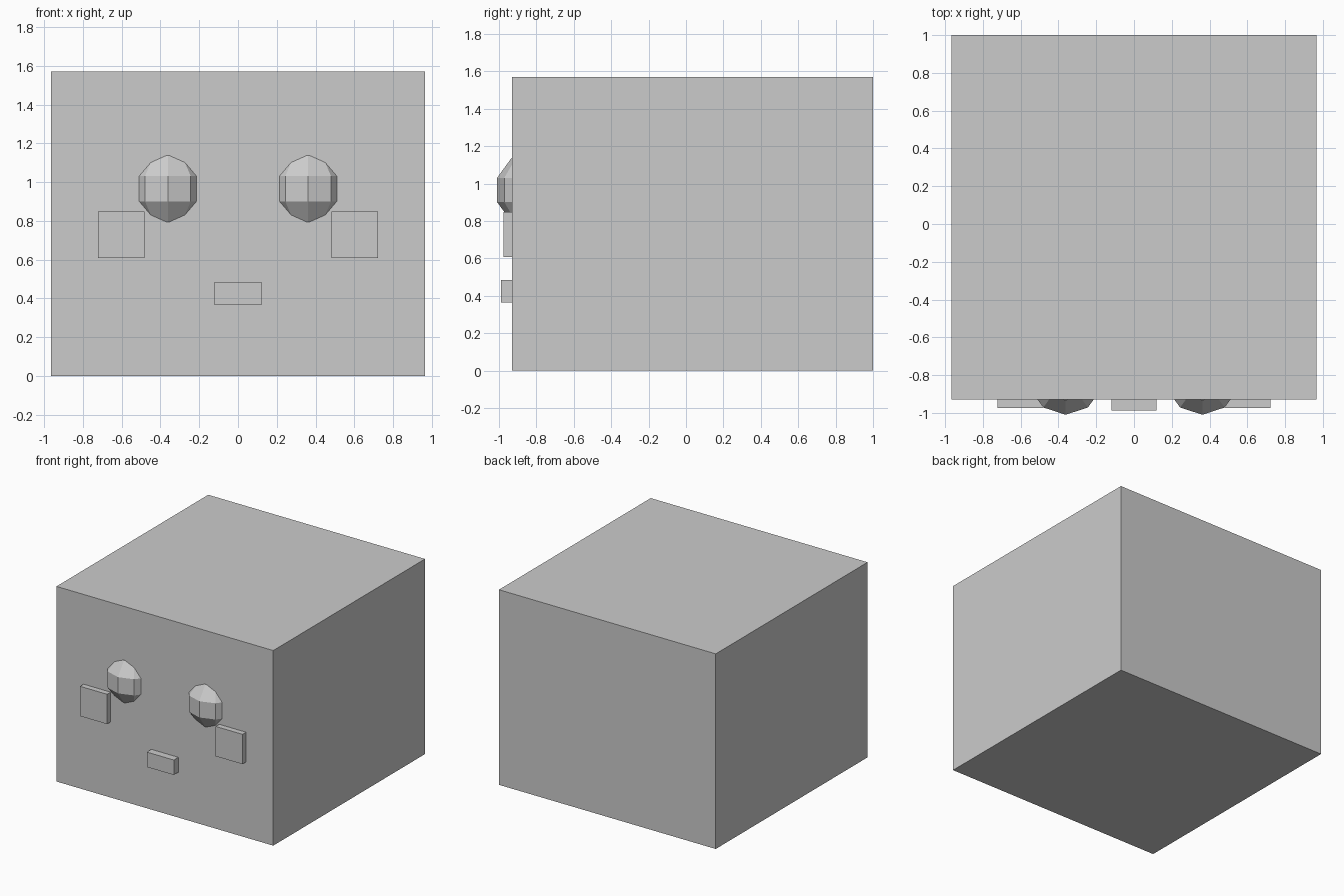
import bpy

if "Cube" in bpy.data.objects:
    bpy.data.objects.remove(bpy.data.objects["Cube"])

FACE_Y = -0.93  # front plane of the head


def box(name, x, y, z):
    """Axis-aligned block from (min, max) ranges."""
    centre = [(a + b) / 2 for a, b in (x, y, z)]
    bpy.ops.mesh.primitive_cube_add(size=1, location=centre)
    ob = bpy.context.object
    ob.name = name
    ob.scale = [b - a for a, b in (x, y, z)]
    bpy.ops.object.transform_apply(location=False, rotation=False, scale=True)
    return ob


# Head block
box("head", (-0.965, 0.965), (FACE_Y, 1.0), (0, 1.57))

# Mouth, half sunk into the face
box("mouth", (-0.12, 0.12), (-0.988, FACE_Y + 0.06), (0.365, 0.485))

for side, s in (("left", -1), ("right", 1)):
    # Faceted eye, mostly embedded in the head
    bpy.ops.mesh.primitive_uv_sphere_add(
        segments=10, ring_count=5, radius=0.211, location=(s * 0.362, -0.809, 0.966))
    bpy.context.object.name = side + "_eye"

    # Square cheek plate
    cx = s * 0.603
    box(side + "_cheek", (cx - 0.12, cx + 0.12), (-0.975, FACE_Y + 0.045), (0.608, 0.848))
